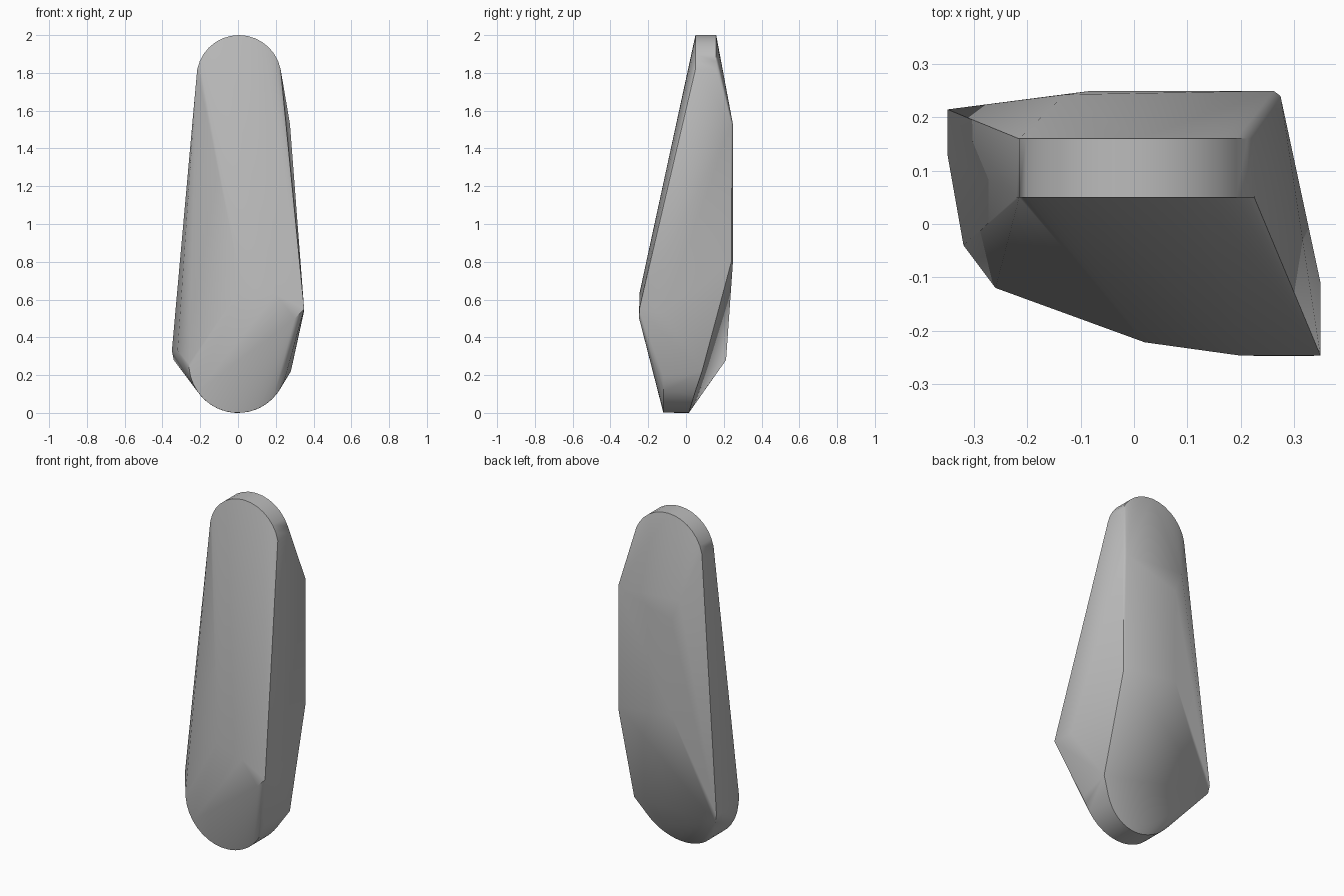
import bpy, bmesh
from math import sin, cos, pi, radians

default = bpy.data.objects.get("Cube")
if default:
    bpy.data.objects.remove(default, do_unlink=True)


def arc(cx, cz, r, start, end, depth, steps=16):
    """Points along an arc in the xz plane; depth gives y from height z."""
    pts = []
    for i in range(steps + 1):
        a = radians(start + (end - start) * i / steps)
        z = cz + r * sin(a)
        pts.append((cx + r * cos(a), depth(z), z))
    return pts


points = []
# rounded top end, a thin rim between two parallel arcs
for y in (0.05, 0.16):
    points += arc(0.005, 1.775, 0.225, 0, 180, lambda z, y=y: y)
# rounded bottom end, with a flat front and a back that leans outwards
points += arc(0, 0.26, 0.26, -15, -175, lambda z: -0.12)
points += arc(0, 0.26, 0.26, -15, -140, lambda z: 0.015 + 0.3 * z)
points.append((0.28, 0.085, 0.22))
# front ridge and the left corner
points += [(0.35, -0.247, 0.55), (0.35, -0.11, 0.54), (0.30, -0.248, 0.50),
           (0.20, -0.247, 0.63), (0.02, -0.222, 0.67)]
# right corner, low on the side
points += [(-0.35, 0.215, 0.33), (-0.34, 0.212, 0.28), (-0.35, 0.13, 0.33),
           (-0.32, -0.04, 0.33), (-0.26, -0.12, 0.26)]
# flat back panel
points += [(0.275, 0.24, 0.80), (0.275, 0.24, 1.53), (0.262, 0.25, 0.82),
           (0.262, 0.25, 1.52), (-0.08, 0.25, 0.86), (-0.08, 0.25, 1.42),
           (-0.13, 0.243, 1.55)]

# wrap the whole stone in one skin
bm = bmesh.new()
for p in points:
    bm.verts.new(p)
bmesh.ops.convex_hull(bm, input=bm.verts)
loose = [v for v in bm.verts if not v.link_faces]
bmesh.ops.delete(bm, geom=loose, context='VERTS')
bmesh.ops.recalc_face_normals(bm, faces=bm.faces)
mesh = bpy.data.meshes.new("standing_stone")
bm.to_mesh(mesh)
bm.free()
stone = bpy.data.objects.new("standing_stone", mesh)
bpy.context.collection.objects.link(stone)

# plain grey
grey = bpy.data.materials.new("stone_grey")
grey.use_nodes = True
colour = (0.5, 0.5, 0.5, 1)
grey.diffuse_color = colour
grey.node_tree.nodes["Principled BSDF"].inputs["Base Color"].default_value = colour
mesh.materials.append(grey)

bpy.ops.object.select_all(action='DESELECT')
stone.select_set(True)
bpy.context.view_layer.objects.active = stone
bpy.ops.object.shade_smooth_by_angle(angle=radians(30))
